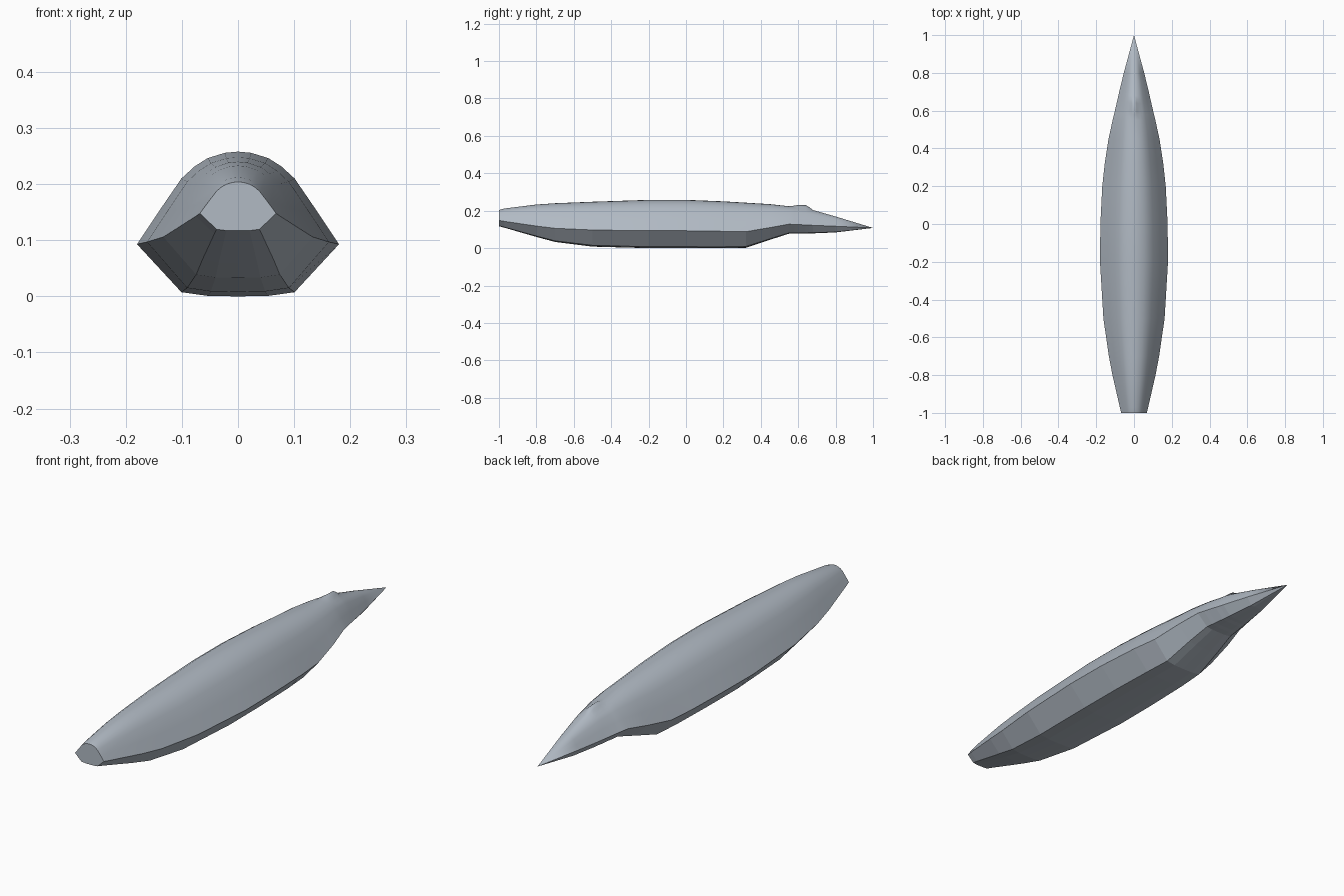
import bpy, bmesh

cube = bpy.data.objects.get("Cube")
if cube:
    bpy.data.objects.remove(cube, do_unlink=True)

grey = bpy.data.materials.new("blue_grey")
grey.use_nodes = True
colour = (0.44, 0.49, 0.55, 1)
grey.diffuse_color = colour
grey.node_tree.nodes["Principled BSDF"].inputs["Base Color"].default_value = colour

# Hull stations: y, half width, chine height, top, bottom
STATIONS = [
    (-1, .068, .148, .204, .117), (-.97, .075, .143, .212, .109),
    (-.8, .114, .118, .233, .06), (-.7, .133, .106, .24, .033),
    (-.5, .162, .097, .248, .008), (-.2, .18, .093, .258, 0),
    (0, .178, .093, .258, 0), (.2, .168, .09, .25, 0),
    (.32, .155, .088, .243, .002), (.45, .135, .11, .235, .045),
    (.55, .113, .128, .224, .077), (.58, .106, .127, .22, .077),
    (.6, .101, .126, .217, .078), (.64, .092, .124, .212, .078),
    (.66, .087, .123, .208, .079), (.68, .083, .122, .203, .079),
    (.8, .054, .117, .169, .084), (1, 0, .108, .108, .108),
]
# Section: fraction of half width, fraction of height above the chine
DOME = [(1, 0), (.78, .36), (.56, .71), (.43, .84), (.3, .93), (.13, .987), (0, 1)]
# Keel: fraction of half width, fraction of depth below the chine
KEEL = [(.56, .92), (.3, .99), (0, 1)]
# Small hump raised on the rear spine, by station y
HUMP = {.58: .007, .6: .014, .64: .018, .66: .01}


def ring(bm, y, w, chine, top, bottom):
    """One closed cross-section, running over the dome and back under the keel."""
    half = []
    for fx, fz in DOME:
        lift = HUMP.get(y, 0) * max(0, 1 - fx / .25)
        half.append((fx * w, chine + fz * (top - chine) + lift))
    under = [(fx * w, chine - fz * (chine - bottom)) for fx, fz in KEEL]
    outline = half + [(-x, z) for x, z in half[-2::-1]]
    outline += [(-x, z) for x, z in under] + under[-2::-1]
    return [bm.verts.new((x, y, z)) for x, z in outline]


# Loft the hull, smooth above the chine and faceted below it
bm = bmesh.new()
rings = [ring(bm, *s) for s in STATIONS]
count = len(rings[0])
dome_faces = 2 * (len(DOME) - 1)
for a, b in zip(rings, rings[1:]):
    for i in range(count):
        j = (i + 1) % count
        face = bm.faces.new((a[i], a[j], b[j], b[i]))
        face.smooth = i < dome_faces

# Blunt nose cap and pointed tail
bm.faces.new(rings[0])
bmesh.ops.remove_doubles(bm, verts=bm.verts[:], dist=.0001)
bmesh.ops.recalc_face_normals(bm, faces=bm.faces[:])

mesh = bpy.data.meshes.new("hull")
bm.to_mesh(mesh)
bm.free()
mesh.materials.append(grey)
hull = bpy.data.objects.new("hull", mesh)
bpy.context.collection.objects.link(hull)
